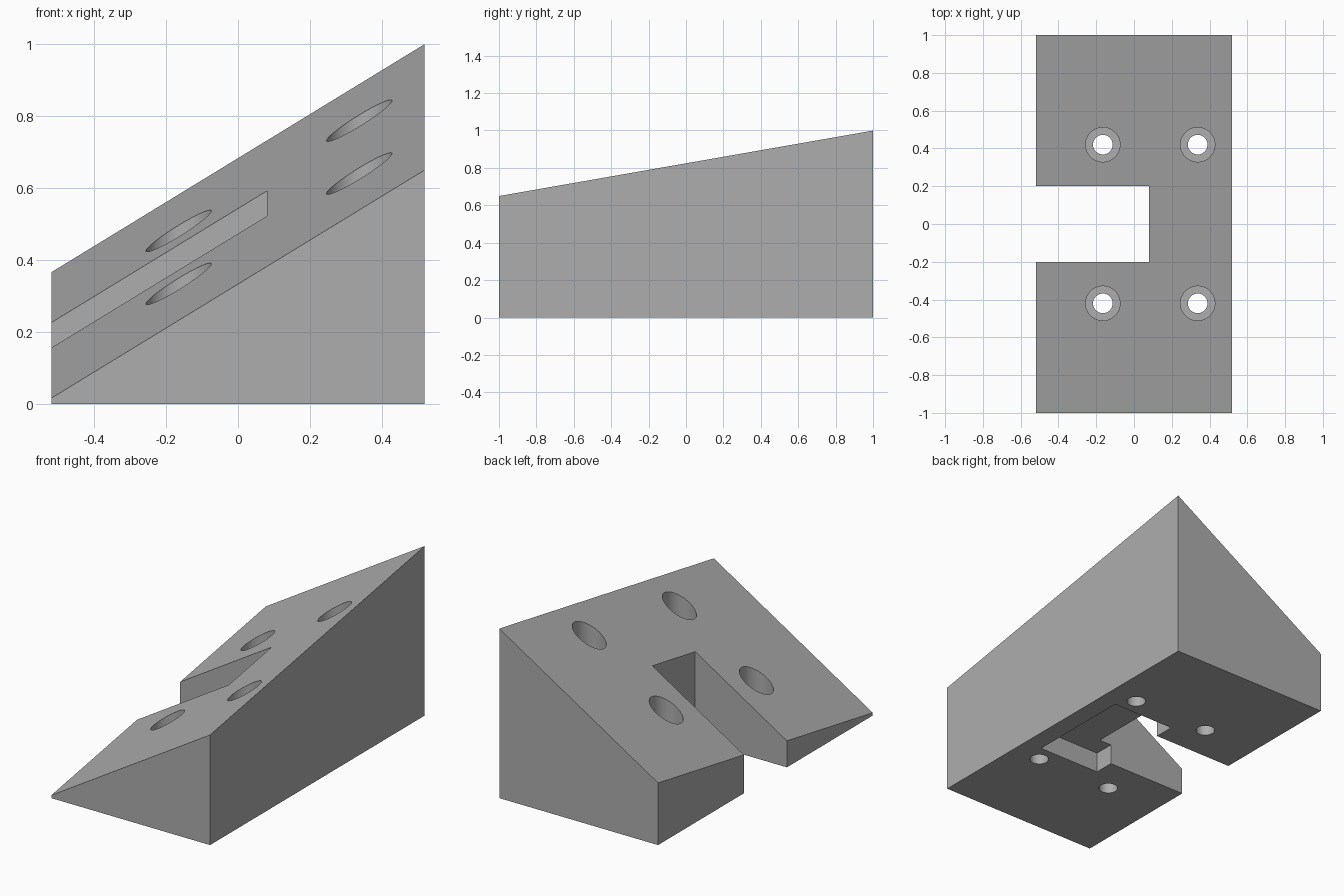
import bpy
import bmesh
from mathutils import Matrix, Vector

cube = bpy.data.objects.get("Cube")
if cube:
    bpy.data.objects.remove(cube, do_unlink=True)

HALF_X, HALF_Y = 0.518, 1.0
FLOOR = 0.12  # floor of the screw recesses and roof of the underside pocket

grey = bpy.data.materials.new("plain grey")
grey.use_nodes = True
colour = (0.42, 0.42, 0.42, 1)
grey.diffuse_color = colour
grey.node_tree.nodes["Principled BSDF"].inputs["Base Color"].default_value = colour


def top_height(x, y):
    """Height of the sloping top, which rises towards +x and +y."""
    return 0.508 + 0.611 * x + 0.175 * y


def make_object(name, bm):
    mesh = bpy.data.meshes.new(name)
    bm.to_mesh(mesh)
    bm.free()
    mesh.materials.append(grey)
    obj = bpy.data.objects.new(name, mesh)
    bpy.context.collection.objects.link(obj)
    return obj


def box(name, low, high):
    low, high = Vector(low), Vector(high)
    bm = bmesh.new()
    bmesh.ops.create_cube(bm, size=1)
    bmesh.ops.scale(bm, vec=high - low, verts=bm.verts)
    bmesh.ops.translate(bm, vec=(low + high) / 2, verts=bm.verts)
    return make_object(name, bm)


def cylinder(name, x, y, radius, bottom, top):
    bm = bmesh.new()
    bmesh.ops.create_cone(bm, cap_ends=True, segments=64, radius1=radius,
                          radius2=radius, depth=top - bottom,
                          matrix=Matrix.Translation((x, y, (top + bottom) / 2)))
    return make_object(name, bm)


def cut(target, cutter):
    bpy.context.view_layer.objects.active = target
    mod = target.modifiers.new("cut", "BOOLEAN")
    mod.operation = "DIFFERENCE"
    mod.solver = "EXACT"
    mod.object = cutter
    bpy.ops.object.modifier_apply(modifier=mod.name)
    bpy.data.objects.remove(cutter, do_unlink=True)


# Wedge body: a box whose top corners are moved onto the sloping plane
body = box("wedge_block", (-HALF_X, -HALF_Y, 0), (HALF_X, HALF_Y, 1))
for v in body.data.vertices:
    if v.co.z > 0.5:
        v.co.z = top_height(v.co.x, v.co.y)

# Open slot through the low side, and the wider pocket under its inner end
cut(body, box("slot_cutter", (-1, -0.2, -1), (0.08, 0.2, 2)))
cut(body, box("pocket_cutter", (0, -0.32, -1), (0.406, 0.32, FLOOR)))

# Four stepped screw holes
for x in (-0.165, 0.337):
    for y in (-0.42, 0.42):
        cut(body, cylinder("head_cutter", x, y, 0.091, FLOOR, 2))
        cut(body, cylinder("shank_cutter", x, y, 0.052, -1, 1.5))

# Smooth hole walls, sharp edges elsewhere
bpy.ops.object.select_all(action="DESELECT")
body.select_set(True)
bpy.context.view_layer.objects.active = body
bpy.ops.object.shade_smooth_by_angle(angle=0.5)
